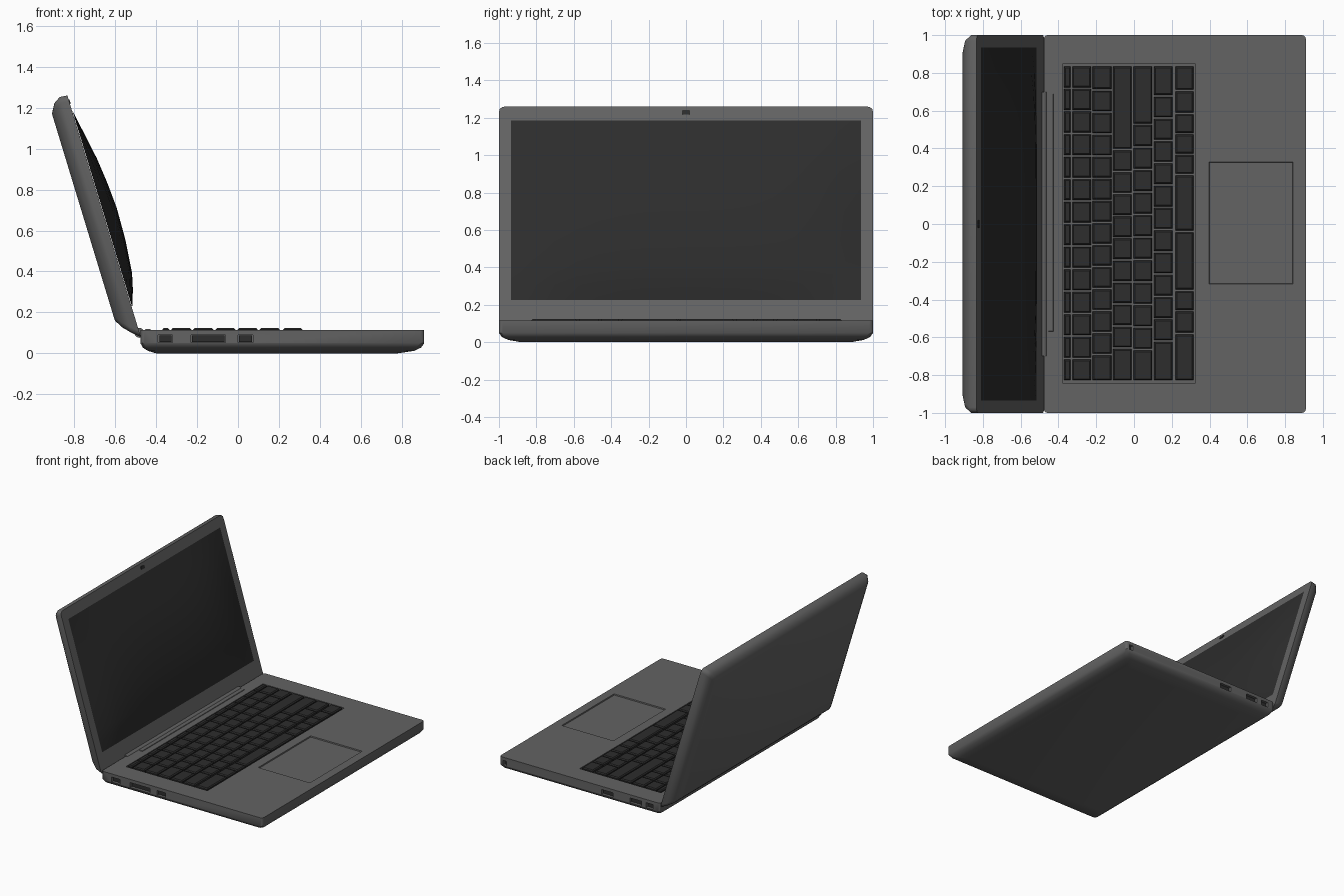
import bpy, bmesh, math
from mathutils import Vector

if "Cube" in bpy.data.objects:
    bpy.data.objects.remove(bpy.data.objects["Cube"])


def material(name, v):
    m = bpy.data.materials.new(name)
    m.diffuse_color = (v, v, v, 1)
    m.use_nodes = True
    m.node_tree.nodes["Principled BSDF"].inputs["Base Color"].default_value = m.diffuse_color
    return m


GREY = material("grey_casing", 0.125)
BLACK = material("black_plastic", 0.026)


def make(name, bm, mat):
    bmesh.ops.recalc_face_normals(bm, faces=bm.faces)
    me = bpy.data.meshes.new(name)
    bm.to_mesh(me)
    bm.free()
    me.materials.append(mat)
    ob = bpy.data.objects.new(name, me)
    bpy.context.collection.objects.link(ob)
    return ob


def smooth(ob, angle=40):
    bpy.ops.object.select_all(action='DESELECT')
    ob.select_set(True)
    bpy.context.view_layer.objects.active = ob
    bpy.ops.object.shade_smooth_by_angle(angle=math.radians(angle))


def ring(u0, u1, v, r):
    """Rounded rectangle, symmetric in v."""
    pts = []
    for cx, cy, a0 in ((u1 - r, v - r, 0), (u0 + r, v - r, 90),
                       (u0 + r, r - v, 180), (u1 - r, r - v, 270)):
        for k in range(4):
            a = math.radians(a0 + k * 30)
            pts.append((cx + r * math.cos(a), cy + r * math.sin(a)))
    return pts


def loft(rings, place):
    """Skin a stack of (u0, u1, v, radius, depth) rings."""
    bm = bmesh.new()
    loops = [[bm.verts.new(place(u, v, w)) for u, v in ring(u0, u1, hv, r)]
             for u0, u1, hv, r, w in rings]
    n = len(loops[0])
    for a, b in zip(loops, loops[1:]):
        for i in range(n):
            j = (i + 1) % n
            bm.faces.new((a[i], a[j], b[j], b[i]))
    bm.faces.new(loops[0])
    bm.faces.new(loops[-1])
    return bm


def box(bm, x0, x1, y0, y1, z0, z1, taper=0.0):
    """Box whose top is inset by taper."""
    lo = [bm.verts.new(p) for p in ((x0, y0, z0), (x1, y0, z0), (x1, y1, z0), (x0, y1, z0))]
    t = taper
    hi = [bm.verts.new(p) for p in ((x0 + t, y0 + t, z1), (x1 - t, y0 + t, z1),
                                    (x1 - t, y1 - t, z1), (x0 + t, y1 - t, z1))]
    bm.faces.new(lo[::-1])
    bm.faces.new(hi)
    for i in range(4):
        j = (i + 1) % 4
        bm.faces.new((lo[i], lo[j], hi[j], hi[i]))


# Base casing: rounded underside, flat deck
TOP = 0.115
base = make("base", loft([(-0.40, 0.78, 0.88, 0.03, 0.0),
                          (-0.44, 0.86, 0.95, 0.03, 0.012),
                          (-0.465, 0.895, 0.985, 0.025, 0.028),
                          (-0.477, 0.91, 1.0, 0.02, 0.05),
                          (-0.477, 0.91, 1.0, 0.02, TOP)],
                         lambda u, v, w: (u, v, w)), GREY)

# Recesses: keyboard well, touchpad and side ports (x centre, width, side)
PORTS = [(-0.355, 0.07, -1), (-0.145, 0.17, -1), (0.037, 0.075, -1),
         (-0.385, 0.06, 1), (-0.265, 0.10, 1), (-0.02, 0.10, 1), (0.865, 0.03, 1)]
bm = bmesh.new()
box(bm, -0.378, 0.325, -0.842, 0.847, 0.100, 0.2)
box(bm, 0.40, 0.84, -0.315, 0.325, 0.107, 0.2, -0.03)
for x, w, s in PORTS:
    ys = sorted((s * 0.965, s * 1.05))
    box(bm, x - w / 2, x + w / 2, ys[0], ys[1], 0.052, 0.09)
cutter = make("recess_cutter", bm, GREY)
cutter.hide_render = True
mod = base.modifiers.new("recesses", 'BOOLEAN')
mod.operation = 'DIFFERENCE'
mod.solver = 'EXACT'
mod.object = cutter
bpy.context.view_layer.objects.active = base
bpy.ops.object.modifier_apply(modifier=mod.name)
bpy.data.objects.remove(cutter)
smooth(base)

# Dark port sockets inside the recesses
bm = bmesh.new()
for x, w, s in PORTS:
    ys = sorted((s * 0.96, s * 0.985))
    box(bm, x - w / 2 + 0.006, x + w / 2 - 0.006, ys[0], ys[1], 0.056, 0.086)
make("port_sockets", bm, BLACK)

# Keyboard: rows from hinge to user, key widths from +y to -y
ROWS = [(-0.37, -0.335, [1] * 14),
        (-0.326, -0.228, [1] * 14),
        (-0.22, -0.12, [1.1] + [1] * 12 + [1.2]),
        (-0.11, -0.012, [3.8] + [1] * 9 + [1.5]),
        (-0.002, 0.096, [2.6] + [1] * 10 + [1.4]),
        (0.106, 0.204, [1.35] + [1] * 11 + [1.8]),
        (0.22, 0.315, [1.1, 1, 0.9, 0.9, 0.9, 2.5, 2.6, 0.9, 1, 2.1])]
bm = bmesh.new()
for x0, x1, widths in ROWS:
    unit = 1.67 / sum(widths)
    y = 0.838
    for w in widths:
        box(bm, x0, x1, y - w * unit + 0.005, y - 0.005, 0.098, 0.116)
        box(bm, x0, x1, y - w * unit + 0.005, y - 0.005, 0.116, 0.123, 0.007)
        y -= w * unit
make("keys", bm, BLACK)

# Leaning lid: u runs up the lid, depth runs toward its back
UP = Vector((-0.291, 0, 0.957))
BACK = Vector((-0.957, 0, -0.291))
HINGE = Vector((-0.475, 0, 0.08))


def on_lid(u, y, d):
    return HINGE + UP * u + BACK * d + Vector((0, y, 0))


lid = make("lid", loft([(0.0, 1.233, 1.0, 0.03, 0.0),
                        (0.033, 1.237, 1.0, 0.03, 0.038),
                        (0.07, 1.215, 0.975, 0.03, 0.072),
                        (0.113, 1.17, 0.92, 0.03, 0.098)], on_lid), GREY)
smooth(lid, 50)

# Gently domed screen panel
bm = bmesh.new()
PROFILE = [(0, 0.002), (0.08, 0.03), (0.16, 0.05), (0.32, 0.066), (0.485, 0.071),
           (0.62, 0.062), (0.745, 0.048), (0.88, 0.024), (1, 0.002)]
COLS = 16
grid = []
for t, h in PROFILE:
    row = []
    for i in range(COLS + 1):
        s = 2 * i / COLS - 1
        row.append(bm.verts.new(on_lid(0.151 + 1.004 * t, 0.935 * s,
                                       -0.002 - (h - 0.002) * (1 - s ** 4))))
    grid.append(row)
for a, b in zip(grid, grid[1:]):
    for i in range(COLS):
        bm.faces.new((a[i], a[i + 1], b[i + 1], b[i]))
screen = make("screen", bm, BLACK)
if screen.data.polygons[0].normal.x < 0:
    screen.data.flip_normals()
smooth(screen, 60)

# Camera above the screen
make("camera", loft([(1.188, 1.212, 0.022, 0.008, 0.01),
                     (1.188, 1.212, 0.022, 0.008, -0.004)], on_lid), BLACK)

# Hinge barrel and the strip in front of it
bm = bmesh.new()
bmesh.ops.create_cone(bm, cap_ends=True, segments=16, radius1=0.024, radius2=0.024, depth=1.4)
for v in bm.verts:
    v.co = Vector((v.co.x - 0.482, v.co.z, v.co.y + 0.1))
smooth(make("hinge_barrel", bm, GREY))
bm = bmesh.new()
box(bm, -0.455, -0.425, -0.57, 0.69, 0.112, 0.119, 0.003)
make("hinge_strip", bm, GREY)
